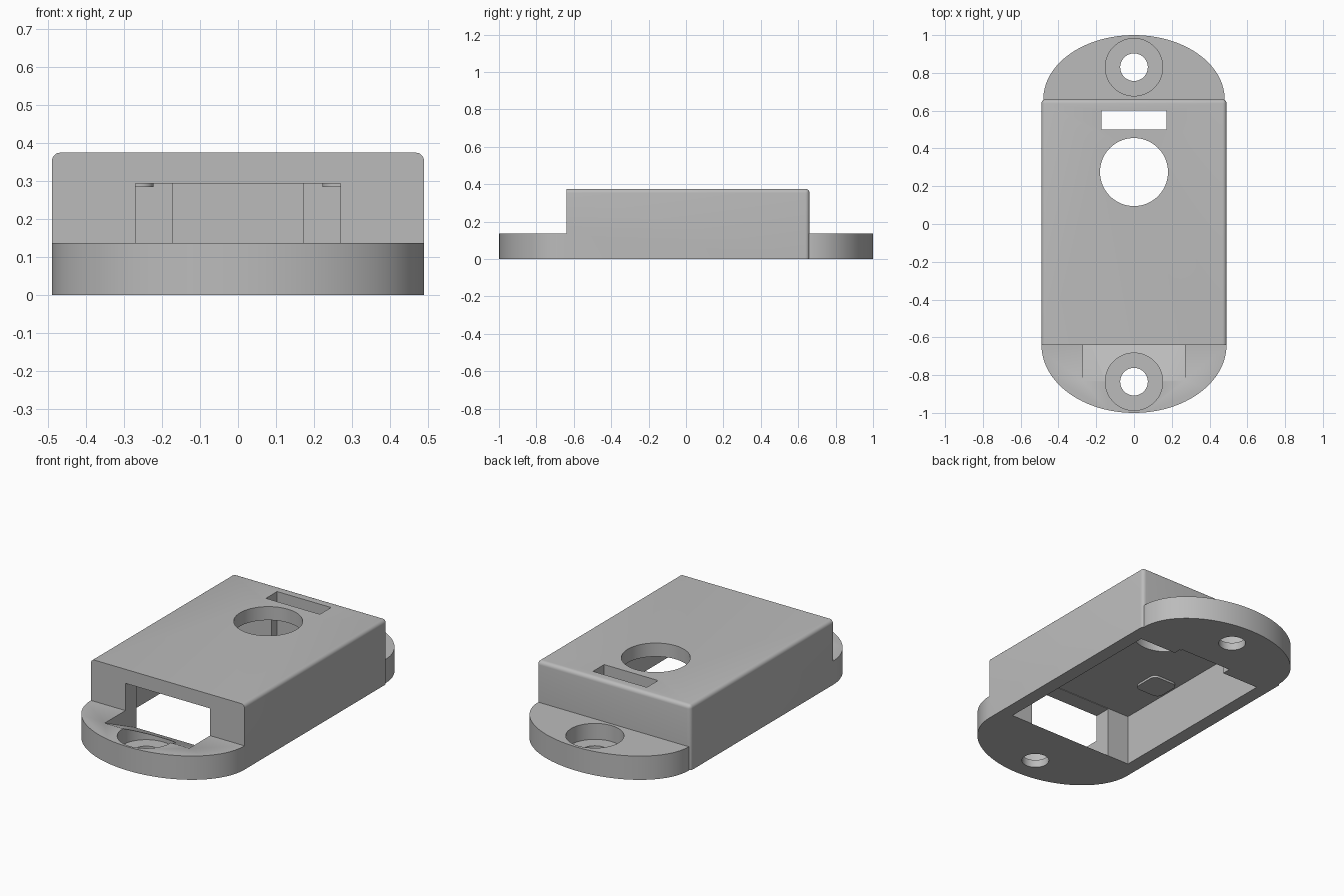
import bpy, bmesh
from math import cos, sin, pi, radians

cube = bpy.data.objects.get("Cube")
if cube:
    bpy.data.objects.remove(cube, do_unlink=True)

grey = bpy.data.materials.new("plain grey")
grey.use_nodes = True
COLOUR = (0.5, 0.5, 0.5, 1)
grey.diffuse_color = COLOUR
grey.node_tree.nodes["Principled BSDF"].inputs["Base Color"].default_value = COLOUR


def finish(name, bm):
    bmesh.ops.recalc_face_normals(bm, faces=bm.faces)
    mesh = bpy.data.meshes.new(name)
    bm.to_mesh(mesh)
    bm.free()
    mesh.materials.append(grey)
    ob = bpy.data.objects.new(name, mesh)
    bpy.context.collection.objects.link(ob)
    return ob


def prism(name, points, depth):
    """Extrude a closed outline of 3D points along a vector."""
    bm = bmesh.new()
    face = bm.faces.new([bm.verts.new(p) for p in points])
    top = bmesh.ops.extrude_face_region(bm, geom=[face])["geom"]
    bmesh.ops.translate(bm, vec=depth,
                        verts=[v for v in top if isinstance(v, bmesh.types.BMVert)])
    return finish(name, bm)


def box(name, x, y, z, radius=0, rounded=None):
    """Box from ranges; edges picked by the rule are rounded."""
    bm = bmesh.new()
    bmesh.ops.create_cube(bm, size=1)
    for v in bm.verts:
        v.co = [r[0] if c < 0 else r[1] for c, r in zip(v.co, (x, y, z))]
    if rounded:
        edges = [e for e in bm.edges if rounded(*e.verts)]
        bmesh.ops.bevel(bm, geom=edges, offset=radius, segments=5,
                        profile=0.5, affect='EDGES')
    return finish(name, bm)


def disc(name, y, radius, z0, z1, sides=96):
    ring = [(radius * cos(2 * pi * i / sides), y + radius * sin(2 * pi * i / sides), z0)
            for i in range(sides)]
    return prism(name, ring, (0, 0, z1 - z0))


def combine(target, tool, operation):
    mod = target.modifiers.new(operation.lower(), 'BOOLEAN')
    mod.operation = operation
    mod.solver = 'EXACT'
    mod.object = tool
    bpy.ops.object.select_all(action='DESELECT')
    bpy.context.view_layer.objects.active = target
    target.select_set(True)
    bpy.ops.object.modifier_apply(modifier=mod.name)
    bpy.data.objects.remove(tool, do_unlink=True)


FRONT, BACK, TOP, FLANGE = -0.64, 0.66, 0.375, 0.137
CEILING = 0.297

# Main housing: top side edges, top back edge and back corners rounded
case = box("sensor_housing", (-0.49, 0.49), (FRONT, BACK), (0, TOP), 0.022,
           lambda a, b: (a.co.z > 0.3 and b.co.z > 0.3 and max(a.co.y, b.co.y) > 0)
           or (a.co.y > 0 and b.co.y > 0 and a.co.x * b.co.x > 0))


# Half-elliptical mounting flanges at both ends
def flange(name, y, side, rx, ry, inner):
    arc = [(rx * cos(pi * i / 64), y + side * ry * sin(pi * i / 64), 0) for i in range(65)]
    arc += [(-inner, y - side * 0.05, 0), (inner, y - side * 0.05, 0)]
    return prism(name, arc, (0, 0, FLANGE))


combine(case, flange("front_flange", FRONT, -1, 0.49, 0.36, 0.45), 'UNION')
combine(case, flange("back_flange", BACK, 1, 0.48, 0.34, 0.47), 'UNION')

# Cavity, open underneath
combine(case, box("cavity", (-0.41, 0.41), (-0.54, 0.55), (-0.1, CEILING)), 'DIFFERENCE')

# Front opening with a ramp sloping down into the cavity
ramp = [(-0.27, -0.872, 0.157), (-0.27, -0.5, -0.019),
        (-0.27, -0.5, 0.294), (-0.27, -0.872, 0.294)]
combine(case, prism("cable_opening", ramp, (0.54, 0, 0)), 'DIFFERENCE')

# Round window and slot through the lid
combine(case, disc("round_window", 0.275, 0.18, 0.2, 0.5), 'DIFFERENCE')
combine(case, box("slot", (-0.172, 0.172), (0.5, 0.602), (-0.1, 0.5)), 'DIFFERENCE')

# Counterbored screw holes
for y in (-0.835, 0.83):
    combine(case, disc("counterbore", y, 0.152, 0.045, 0.25), 'DIFFERENCE')
    combine(case, disc("screw_hole", y, 0.073, -0.1, 0.25), 'DIFFERENCE')

# Small rounded pads under the lid
for x in (-0.305, 0.305):
    pad = box("pad", (x - 0.083, x + 0.083), (-0.258, -0.092), (0.284, 0.33), 0.035,
              lambda a, b: abs(a.co.z - b.co.z) > 0.01)
    combine(case, pad, 'UNION')

bpy.ops.object.select_all(action='DESELECT')
case.select_set(True)
bpy.context.view_layer.objects.active = case
bpy.ops.object.shade_smooth_by_angle(angle=radians(30))
